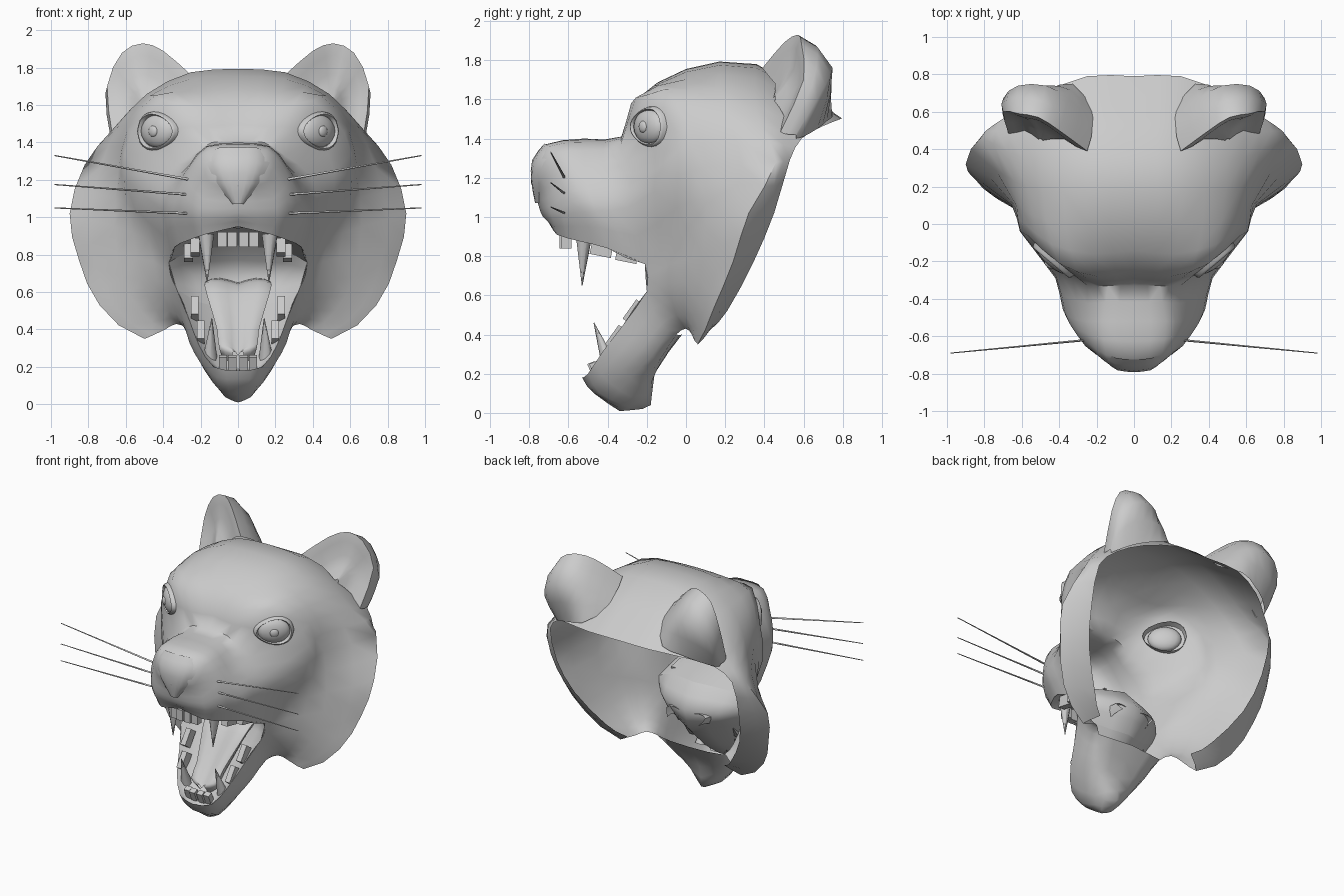
import bpy, bmesh, math
from mathutils import Vector

if "Cube" in bpy.data.objects:
    bpy.data.objects.remove(bpy.data.objects["Cube"], do_unlink=True)

grey = bpy.data.materials.new("plain grey")
grey.use_nodes = True
grey.diffuse_color = (0.6, 0.6, 0.6, 1)
grey.node_tree.nodes["Principled BSDF"].inputs["Base Color"].default_value = grey.diffuse_color


def finish(bm, name, mirror=True, angle=60):
    """Turn a bmesh into a smooth grey object, mirrored across x."""
    mesh = bpy.data.meshes.new(name)
    bmesh.ops.recalc_face_normals(bm, faces=bm.faces)
    bm.to_mesh(mesh)
    bm.free()
    mesh.materials.append(grey)
    part = bpy.data.objects.new(name, mesh)
    bpy.context.collection.objects.link(part)
    if mirror:
        modifier = part.modifiers.new("mirror", "MIRROR")
        modifier.merge_threshold = 0.002
    bpy.ops.object.select_all(action="DESELECT")
    part.select_set(True)
    bpy.context.view_layer.objects.active = part
    bpy.ops.object.shade_smooth_by_angle(angle=math.radians(angle))
    return part


def midpoint(a, b, c, d):
    """Smooth point halfway from b to c, with far neighbours pulled in."""
    span = (c - b).length

    def limit(end, base):
        step = end - base
        return base + step * min(1, 1.3 * span / max(step.length, 1e-6))
    return (b + c) * 0.5625 - (limit(a, b) + limit(d, c)) * 0.0625


def refine(line):
    out = []
    for i in range(len(line) - 1):
        b, c = line[i], line[i + 1]
        a = line[i - 1] if i else b * 2 - c
        d = line[i + 2] if i + 2 < len(line) else c * 2 - b
        out += [b, midpoint(a, b, c, d)]
    return out + [line[-1]]


def skin(name, lines, skip=lambda line, station: False, mirror=True):
    """Smooth sheet through a grid of points; skip leaves openings."""
    rows = [refine([Vector(p) for p in line]) for line in lines]
    columns = [refine(list(c)) for c in zip(*rows)]
    bm = bmesh.new()
    grid = [[bm.verts.new(p) for p in c] for c in columns]
    for j in range(len(grid) - 1):
        for i in range(len(grid[0]) - 1):
            if not skip(i // 2, j // 2):
                bm.faces.new((grid[j][i], grid[j][i + 1], grid[j + 1][i + 1], grid[j + 1][i]))
    bmesh.ops.remove_doubles(bm, verts=bm.verts, dist=0.001)
    bmesh.ops.delete(bm, geom=[v for v in bm.verts if not v.link_faces], context="VERTS")
    return finish(bm, name, mirror)


# Head shell: lines running from the front centre back to the folded-in rim
crown = [(0, -.79, 1.18), (0, -.785, 1.25), (0, -.72, 1.37), (0, -.52, 1.4), (0, -.33, 1.41),
         (0, -.25, 1.6), (0, 0, 1.755), (0, .36, 1.78), (0, .79, 1.5)]
bridge = [(0, -.79, 1.17), (.12, -.76, 1.22), (.15, -.7, 1.36), (.17, -.52, 1.38), (.14, -.33, 1.4),
          (.2, -.28, 1.58), (.25, 0, 1.74), (.25, .36, 1.76), (.25, .79, 1.5)]
brow = [(0, -.77, 1.12), (.18, -.71, 1.15), (.24, -.64, 1.27), (.26, -.52, 1.28), (.25, -.33, 1.33),
        (.4, -.21, 1.62), (.47, .02, 1.65), (.5, .35, 1.64), (.5, .69, 1.46)]
temple = [(0, -.75, 1.05), (.2, -.7, 1.05), (.3, -.6, 1.13), (.34, -.5, 1.14), (.39, -.27, 1.22),
          (.57, -.06, 1.45), (.6, .08, 1.49), (.67, .38, 1.47), (.65, .59, 1.4)]
cheekbone = [(0, -.73, 1), (.21, -.68, .99), (.31, -.57, 1.02), (.38, -.46, 1.03), (.42, -.29, 1.05),
             (.61, -.04, 1.21), (.64, .1, 1.25), (.82, .46, 1.28), (.75, .53, 1.29)]
upper_lip = [(0, -.68, .95), (.17, -.66, .91), (.27, -.54, .875), (.34, -.4, .84), (.37, -.21, .76),
             (.48, -.06, .88), (.66, .1, .95), (.9, .32, 1.02), (.75, .45, 1.02)]
lower_lip = [(0, -.53, .18), (.13, -.5, .2), (.21, -.42, .32), (.26, -.32, .45), (.33, -.2, .62),
             (.43, -.08, .66), (.62, .07, .68), (.85, .24, .77), (.68, .34, .76)]
jaw_side = [(0, -.47, .1), (.1, -.44, .1), (.2, -.33, .22), (.26, -.22, .33), (.3, -.13, .45),
            (.37, -.05, .5), (.52, .04, .5), (.74, .14, .53), (.52, .21, .52)]
jaw_edge = [(0, -.34, .01), (.07, -.32, .04), (.14, -.24, .14), (.19, -.14, .26), (.27, -.05, .4),
            (.33, 0, .43), (.39, .03, .4), (.5, .06, .35), (.4, .12, .42)]
throat = [(0, -.34, .01), (0, -.27, .015), (0, -.18, .04), (0, -.16, .2), (0, -.02, .4)]
throat += throat[-1:] * 4
lines = [crown, bridge, brow, temple, cheekbone, upper_lip, lower_lip, jaw_side, jaw_edge, throat]
skin("head_shell", lines,
     lambda line, station: (line == 5 and station < 4) or (line == 8 and station > 3))


# Mouth lining: palate, jaw floor and back wall
palate = [(0, -.66, .93), (0, -.6, .94), (0, -.5, .94), (0, -.38, .92), (0, -.1, .85)]
floor = [(0, -.47, .2), (0, -.43, .19), (0, -.35, .24), (0, -.22, .34), (0, -.06, .5)]


def lining(name, lip, centre, sink):
    middle = [Vector(a).lerp(Vector(b), .35) + Vector((0, 0, sink)) for a, b in zip(lip, centre)]
    skin(name, [lip[:5], middle, centre])
    return middle[-1]


top = lining("palate", upper_lip, palate, .03)
low = lining("jaw_floor", lower_lip, floor, -.03)
skin("mouth_back", [[upper_lip[4], top, palate[-1]],
                    [(.36, -.2, .69), (.23, -.06, .69), (0, .02, .69)],
                    [lower_lip[4], low, floor[-1]]])


# Tongue
def tongue_row(y, z, w):
    return [(0, y, z), (w * .6, y - .005, z + .025), (w, y, z + .01), (w * .8, y + .04, z - .04)]


skin("tongue", [tongue_row(-.43, .26, .03), tongue_row(-.41, .29, .1), tongue_row(-.33, .38, .11),
                tongue_row(-.22, .52, .15), tongue_row(-.12, .63, .18), tongue_row(0, .65, .16)])

# Ears: cupped inside, with a rolled rim and a rounded back that runs into the head
ear_rim = [(.25, .39, 1.76), (.4, .5, 1.89), (.51, .57, 1.93), (.62, .59, 1.88), (.7, .6, 1.7), (.67, .48, 1.43)]
ear_back = [(.22, .56, 1.66), (.35, .67, 1.74), (.47, .74, 1.77), (.62, .74, 1.73), (.7, .67, 1.6), (.68, .56, 1.42)]
ear_base = [(.22, .62, 1.6), (.33, .75, 1.53), (.46, .72, 1.49), (.57, .67, 1.45), (.65, .6, 1.41), (.67, .56, 1.4)]


def toward(line, centre, amount):
    return [Vector(p).lerp(Vector(centre), amount) for p in line]


skin("ear", [toward(ear_rim, (.5, .45, 1.6), .95), toward(ear_rim, (.5, .52, 1.6), .5), ear_rim,
             ear_back, ear_base])

# Nose pad, a shield that narrows to the lip
skin("nose_pad", [[(0, -.725, 1.372), (.1, -.715, 1.372), (.18, -.67, 1.33)],
                  [(0, -.785, 1.29), (.1, -.77, 1.29), (.165, -.725, 1.28)],
                  [(0, -.79, 1.18), (.07, -.785, 1.18), (.11, -.755, 1.18)],
                  [(0, -.77, 1.07), (.02, -.765, 1.07), (.035, -.74, 1.07)]])


# Eyes: flattened ball, raised iris and an almond lid
turn = math.radians(40)
across = Vector((math.cos(turn), math.sin(turn), 0))
outward = Vector((math.sin(turn), -math.cos(turn), 0))
eye = Vector((.425, -.185, 1.46))


def ball(name, centre, size):
    bm = bmesh.new()
    bmesh.ops.create_uvsphere(bm, u_segments=16, v_segments=10, radius=1)
    for v in bm.verts:
        x, y, z = v.co
        v.co = centre + across * x * size[0] + outward * y * size[1] + Vector((0, 0, z * size[2]))
    finish(bm, name)


ball("eyeball", eye, (.115, .05, .09))
ball("iris", eye + outward * .045, (.03, .015, .03))


def lid_ring(scale, lift):
    ring = []
    for k in range(13):
        a = k * math.tau / 12
        x, z = math.cos(a) * .12, math.sin(a) * .09 + math.cos(a) * math.sin(a) * .02
        ring.append(eye + across * x * scale + outward * lift + Vector((0, 0, z * scale)))
    return ring


skin("eyelid", [lid_ring(.9, .01), lid_ring(1, .03), lid_ring(1.1, .02), lid_ring(1.25, -.04)])


# Teeth and whiskers: tapered rods from base to tip
def spike(name, base, tip, radius, end=.002, sides=8):
    base, tip = Vector(base), Vector(tip)
    bm = bmesh.new()
    bmesh.ops.create_cone(bm, cap_ends=True, segments=sides, radius1=radius, radius2=end,
                          depth=(tip - base).length)
    spin = (tip - base).to_track_quat("Z", "Y")
    for v in bm.verts:
        v.co = spin @ v.co + (base + tip) / 2
    finish(bm, name)


spike("upper_fang", (.17, -.52, .91), (.165, -.53, .65), .045)
spike("lower_fang", (.15, -.39, .24), (.14, -.47, .46), .04)
for z, rise in ((1.2, .13), (1.12, .055), (1.02, .03)):
    spike("whisker", (.25, -.62, z), (.98, -.69, z + rise), .007, .003, 6)


def block(name, centre, size, tilt=0):
    bm = bmesh.new()
    bmesh.ops.create_cube(bm, size=1)
    for v in bm.verts:
        x, y, z = v.co.x * size[0], v.co.y * size[1], v.co.z * size[2]
        v.co = Vector(centre) + Vector((x, y * math.cos(tilt) - z * math.sin(tilt),
                                        y * math.sin(tilt) + z * math.cos(tilt)))
    finish(bm, name, angle=30)


for k in range(2):
    block("upper_incisor", (.03 + k * .055, -.62 + k * .01, .88), (.05, .05, .08))
    block("lower_incisor", (.03 + k * .05, -.47 + k * .01, .22), (.045, .04, .08), .4)
for k in range(2):
    block("upper_molar", (.23 + k * .035, -.43 + k * .13, .84 - k * .03), (.05, .11, .08), -.2)
    block("lower_molar", (.2 + k * .03, -.35 + k * .09, .38 + k * .13), (.04, .12, .07), .95)
